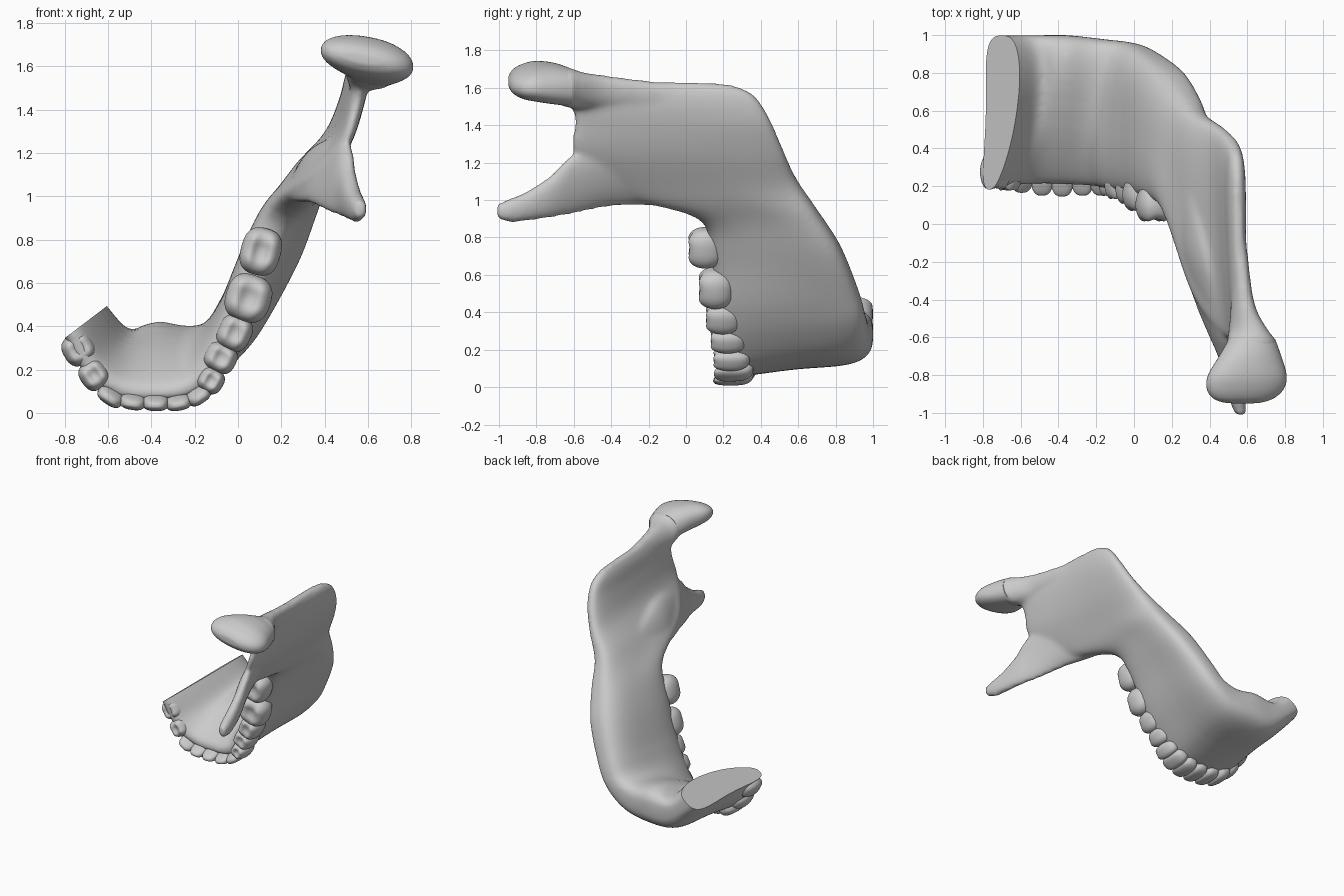
import bpy, bmesh, math
from mathutils import Vector

if "Cube" in bpy.data.objects:
    bpy.data.objects.remove(bpy.data.objects["Cube"])


def catmull(rows, steps):
    """Smoothly interpolate rows of numbers."""
    out, n = [], len(rows)
    for i in range(n - 1):
        p0, p1, p2, p3 = rows[max(i - 1, 0)], rows[i], rows[i + 1], rows[min(i + 2, n - 1)]
        for k in range(steps):
            t = k / steps
            out.append([0.5 * (2 * b + (c - a) * t + (2 * a - 5 * b + 4 * c - d) * t * t
                               + (3 * b - a - 3 * c + d) * t ** 3)
                        for a, b, c, d in zip(p0, p1, p2, p3)])
    return out + [list(rows[-1])]


def power(v, e):
    return math.copysign(abs(v) ** e, v)


def loft(bm, rings):
    vs = [[bm.verts.new(p) for p in r] for r in rings]
    n = len(vs[0])
    for a, b in zip(vs, vs[1:]):
        for i in range(n):
            bm.faces.new((a[i], a[(i + 1) % n], b[(i + 1) % n], b[i]))
    bm.faces.new(vs[0][::-1])
    bm.faces.new(vs[-1])


def finish(name, bm, mods=()):
    bmesh.ops.recalc_face_normals(bm, faces=bm.faces)
    me = bpy.data.meshes.new(name)
    bm.to_mesh(me)
    bm.free()
    ob = bpy.data.objects.new(name, me)
    bpy.context.collection.objects.link(ob)
    bpy.ops.object.select_all(action='DESELECT')
    bpy.context.view_layer.objects.active = ob
    ob.select_set(True)
    for kind, props in mods:
        m = ob.modifiers.new(kind.lower(), kind)
        for k, v in props.items():
            setattr(m, k, v)
        bpy.ops.object.modifier_apply(modifier=m.name)
    bpy.ops.object.shade_smooth_by_angle(angle=math.radians(50))
    return ob


def plate_ring(s, n=44):
    """Tall section: tooth-side centre, lower-border centre, outward direction, half widths, y range."""
    tx, tz, bx, bz, dx, dz, ht, hb, y0, y1 = s
    d = Vector((dx, 0, dz)).normalized()
    bend = 0.04 * min(max(-tx / 0.25, 0), 1)     # chin curves inward at mid height
    ring = []
    for i in range(n):
        a = 2 * math.pi * i / n
        u, v = power(math.cos(a), 0.65), (power(math.sin(a), 0.72) + 1) / 2
        c = Vector((tx + (bx - tx) * v, y0 + (y1 - y0) * v, tz + (bz - tz) * v))
        half = ht + (hb - ht) * v
        hollow = (0.04 - bend) * 0.5 if u > 0 else 0
        ring.append(c + d * (u * half - (bend + hollow * u) * math.sin(math.pi * v)))
    return ring


def y_ring(s, n=32):
    """Elliptic section across y: y, x, z, half x, half z, x slant with z, z slant with x."""
    y, x, z, rx, rz, sx, sz = s
    ring = []
    for i in range(n):
        a = 2 * math.pi * i / n
        u, w = rx * power(math.cos(a), 0.9), rz * power(math.sin(a), 0.9)
        ring.append(Vector((x + u + sx * w, y, z + w + sz * u)))
    return ring


# Jaw bone: body and ramus plate
body = [
    (-0.87, 0.52, -0.81, 0.56, -.80, -.60, .070, .135, .18, 1.0),
    (-0.765, 0.365, -0.70, 0.42, -.80, -.60, .070, .135, .18, 1.0),
    (-0.68, 0.21, -0.61, 0.34, -.87, -.50, .075, .145, .20, 1.0),
    (-0.55, 0.11, -0.49, 0.285, -.40, -.90, .070, .185, .21, 1.0),
    (-0.38, 0.09, -0.35, 0.285, 0.0, -1.0, .070, .190, .21, 1.0),
    (-0.22, 0.12, -0.17, 0.295, .45, -.90, .070, .170, .20, .98),
    (-0.10, 0.26, -0.02, 0.38, .85, -.50, .085, .140, .18, .96),
    (0.00, 0.45, 0.07, 0.52, .90, -.40, .100, .140, .16, .92),
    (0.10, 0.72, 0.195, 0.75, .92, -.40, .105, .145, .13, .825),
    (0.20, 0.92, 0.285, 0.95, .90, -.42, .105, .125, .05, .695),
    (0.34, 1.05, 0.345, 1.11, .85, -.50, .070, .110, -.40, .59),
    (0.495, 1.25, 0.45, 1.27, .90, -.40, .045, .080, -.60, .52),
    (0.55, 1.43, 0.52, 1.43, .95, -.30, .050, .072, -.595, .45),
    (0.575, 1.56, 0.545, 1.56, .97, -.20, .052, .060, -.63, .365),
    (0.59, 1.645, 0.55, 1.62, 1.0, -.10, .030, .030, -.62, .24),
]
bm = bmesh.new()
loft(bm, [plate_ring(s) for s in catmull(body, 5)])
# coronoid process
coronoid = [
    (0.15, .27, 1.08, .03, .10, .45, 0), (-0.15, .33, 1.11, .06, .14, .45, 0),
    (-0.40, .40, 1.11, .055, .145, .40, 0), (-0.60, .465, 1.085, .048, .16, .25, 0),
    (-0.72, .50, 1.02, .045, .115, .15, 0), (-0.85, .53, .968, .045, .080, .05, 0),
    (-0.94, .55, .945, .042, .065, 0, 0), (-1.01, .565, .940, .030, .040, 0, 0)]
loft(bm, [y_ring(s) for s in catmull(coronoid, 5)])
# condylar neck
neck = [(0.15, .555, 1.56, .015, .02, 0, 0), (-0.15, .56, 1.56, .04, .07, .1, 0),
        (-0.42, .575, 1.575, .06, .09, .2, 0), (-0.56, .605, 1.585, .10, .10, .25, 0),
        (-0.62, .622, 1.60, .130, .107, .15, -.1), (-0.70, .62, 1.61, .13, .09, .1, -.15)]
loft(bm, [y_ring(s) for s in catmull(neck, 5)])
jaw = finish("jaw_bone", bm, [
    ('REMESH', dict(mode='VOXEL', voxel_size=0.014)),
    ('SMOOTH', dict(factor=0.5, iterations=16))])

# Flat saw cut at the left end
bm = bmesh.new()
bm.from_mesh(jaw.data)
near = [f for f in bm.faces if f.calc_center_median().x < -0.3 and f.calc_center_median().z < 0.9]
geom = near + list({e for f in near for e in f.edges}) + list({v for f in near for v in f.verts})
bmesh.ops.bisect_plane(bm, geom=geom, plane_co=(-0.8, 0, 0.345), plane_no=(-0.605, 0, 0.796),
                       clear_outer=True)
bmesh.ops.holes_fill(bm, edges=[e for e in bm.edges if e.is_boundary], sides=0)
bm.to_mesh(jaw.data)
bm.free()
bpy.ops.object.shade_smooth_by_angle(angle=math.radians(50))

# Condyle head
head = [
    (-0.61, .625, 1.602, .122, .098, .1, -.12), (-0.70, .615, 1.622, .165, .105, .05, -.18),
    (-0.80, .600, 1.635, .208, .100, 0, -.18), (-0.87, .590, 1.635, .205, .085, 0, -.18),
    (-0.92, .580, 1.635, .165, .060, 0, -.18), (-0.945, .575, 1.635, .10, .030, 0, -.18),
    (-0.95, .575, 1.635, .03, .010, 0, -.18)]
bm = bmesh.new()
loft(bm, [y_ring(s, 48) for s in catmull(head, 5)])
finish("condyle_head", bm)


def tooth(name, x, z, length, width, tip, tangent, kind):
    """Crown along -y; length follows the arch, width crosses it."""
    height = 0.105
    t = Vector((tangent[0], 0, tangent[1])).normalized()
    out = Vector((t.z, 0, -t.x))
    bm = bmesh.new()
    bmesh.ops.create_icosphere(bm, subdivisions=4, radius=1)
    for v in bm.verts:
        a0, b0, c0 = v.co
        a, b, c = (power(q, 0.75) for q in v.co)
        if kind == "incisor":
            b = b * (1 - 0.25 * (c + 1)) + 0.3 * c
        else:
            # cusps divided by two shallow grooves
            groove = 0.6 * math.exp(-(a0 / .3) ** 2) + math.exp(-(b0 / .3) ** 2)
            c -= (0.26 if kind == "molar" else 0.2) * max(c0, 0) ** 2 * groove
            k = 1 - 0.1 * max(c, 0) - 0.08 * max(-c, 0)
            a, b = a * k, b * k
        p = t * (a * length / 2) + out * (b * width / 2)
        v.co = Vector((x, tip + height, z)) + p + Vector((0, -c * height, 0))
    finish(name, bm)


# Teeth from the cut end round to the last molar: x, z, length, width, tip y, kind
teeth = [
    (-.735, .295, .15, .15, .17, "premolar"), (-.665, .175, .14, .13, .16, "premolar"),
    (-.585, .080, .13, .12, .165, "incisor"), (-.485, .055, .12, .11, .15, "incisor"),
    (-.380, .050, .12, .11, .145, "incisor"), (-.275, .052, .12, .11, .15, "incisor"),
    (-.185, .085, .12, .12, .15, "incisor"), (-.125, .150, .12, .12, .13, "premolar"),
    (-.080, .255, .14, .15, .115, "premolar"), (-.015, .370, .17, .155, .09, "premolar"),
    (.048, .530, .22, .21, .05, "molar"), (.105, .745, .22, .185, -.005, "molar"),
]
for i, (x, z, l, w, tip, kind) in enumerate(teeth):
    p, q = teeth[max(i - 1, 0)], teeth[min(i + 1, len(teeth) - 1)]
    tooth(f"{kind}_{i + 1}", x, z, l, w, tip, (q[0] - p[0], q[1] - p[1]), kind)
